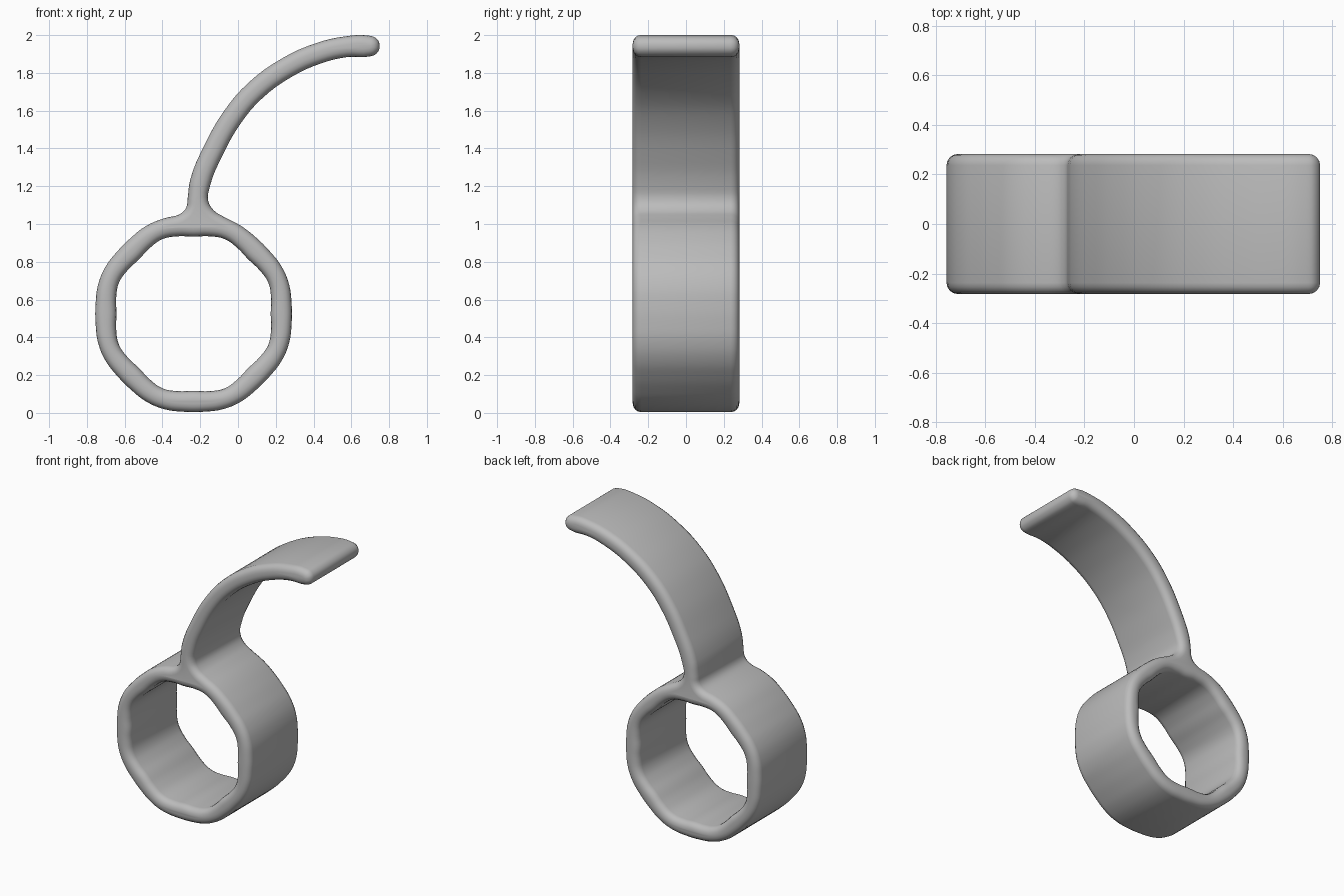
import bpy, bmesh
from math import sin, cos, radians, pi
from mathutils import Vector

cube = bpy.data.objects.get("Cube")
if cube:
    bpy.data.objects.remove(cube, do_unlink=True)

CENTRE = Vector((-0.235, 0.525))
HALF_THICK, HALF_DEPTH, BEVEL = 0.055, 0.282, 0.045


def ring_point(angle, radius, corner):
    """Point on a circle with slightly raised octagon corners."""
    a = radians(angle)
    r = radius + corner * (1 - cos(8 * a)) / 2
    return CENTRE + Vector((cos(a), sin(a))) * r


def side_points(path, side):
    """Points to one side of the arm's centre line."""
    out = []
    for i, p in enumerate(path):
        t = (path[min(i + 1, len(path) - 1)] - path[max(i - 1, 0)]).normalized()
        out.append(p + Vector((-t.y, t.x)) * HALF_THICK * side)
    return out


def add_outline(curve, points):
    spline = curve.splines.new('BEZIER')
    spline.bezier_points.add(len(points) - 1)
    for bp, p in zip(spline.bezier_points, points):
        bp.co = (p.x, p.y, 0)
        bp.handle_left_type = bp.handle_right_type = 'AUTO'
    spline.use_cyclic_u = True
    spline.resolution_u = 4


# Centre line of the curved arm, from the ring to the tip
arm = [Vector(p) for p in (
    (-0.212, 1.13), (-0.2, 1.22), (-0.13, 1.39), (-0.03, 1.565), (0.09, 1.705),
    (0.262, 1.83), (0.43, 1.905), (0.57, 1.938), (0.695, 1.942))]

# Rounded tip and the fillets where the arm meets the ring
tip = [arm[-1] + Vector((cos(a), sin(a))) * HALF_THICK
       for a in (pi / 4, 0, -pi / 4)]
fillet_right = [Vector(p) for p in ((-0.13, 1.074), (-0.075, 1.038))]
fillet_left = [Vector(p) for p in ((-0.307, 1.053), (-0.275, 1.085))]

# Outer outline runs round the ring, up the arm and back down
ring_outer = [ring_point(62 - 11.25 * i, 0.52, 0.01) for i in range(29)]
ring_outer = [p for p in ring_outer if not (p.y > 1.01 and p.x > -0.38)]
outer = (ring_outer + fillet_left + side_points(arm, 1) + tip
         + side_points(arm, -1)[::-1] + fillet_right)
hole = [ring_point(11.25 * i, 0.408, 0.02) for i in range(32)]

# Band: one outline with a finger hole, given depth and rounded rims
curve = bpy.data.curves.new("ring_with_arm", 'CURVE')
curve.dimensions = '2D'
curve.fill_mode = 'BOTH'
add_outline(curve, outer)
add_outline(curve, hole)
curve.extrude = HALF_DEPTH - BEVEL
curve.bevel_depth = BEVEL
curve.bevel_resolution = 3
curve.offset = -BEVEL

band = bpy.data.objects.new("ring_with_arm", curve)
bpy.context.collection.objects.link(band)
band.rotation_euler.x = pi / 2
bpy.ops.object.select_all(action='DESELECT')
band.select_set(True)
bpy.context.view_layer.objects.active = band
bpy.ops.object.convert(target='MESH')
band = bpy.context.object
bpy.ops.object.transform_apply(location=False, rotation=True, scale=False)

# Weld the rims to the side faces
bm = bmesh.new()
bm.from_mesh(band.data)
bmesh.ops.remove_doubles(bm, verts=bm.verts, dist=0.0005)
bmesh.ops.recalc_face_normals(bm, faces=bm.faces)
bm.to_mesh(band.data)
bm.free()
bpy.ops.object.shade_smooth_by_angle(angle=radians(40))

# Plain grey
grey = bpy.data.materials.new("grey")
grey.use_nodes = True
colour = (0.5, 0.5, 0.5, 1)
grey.diffuse_color = colour
grey.node_tree.nodes["Principled BSDF"].inputs["Base Color"].default_value = colour
band.data.materials.clear()
band.data.materials.append(grey)
